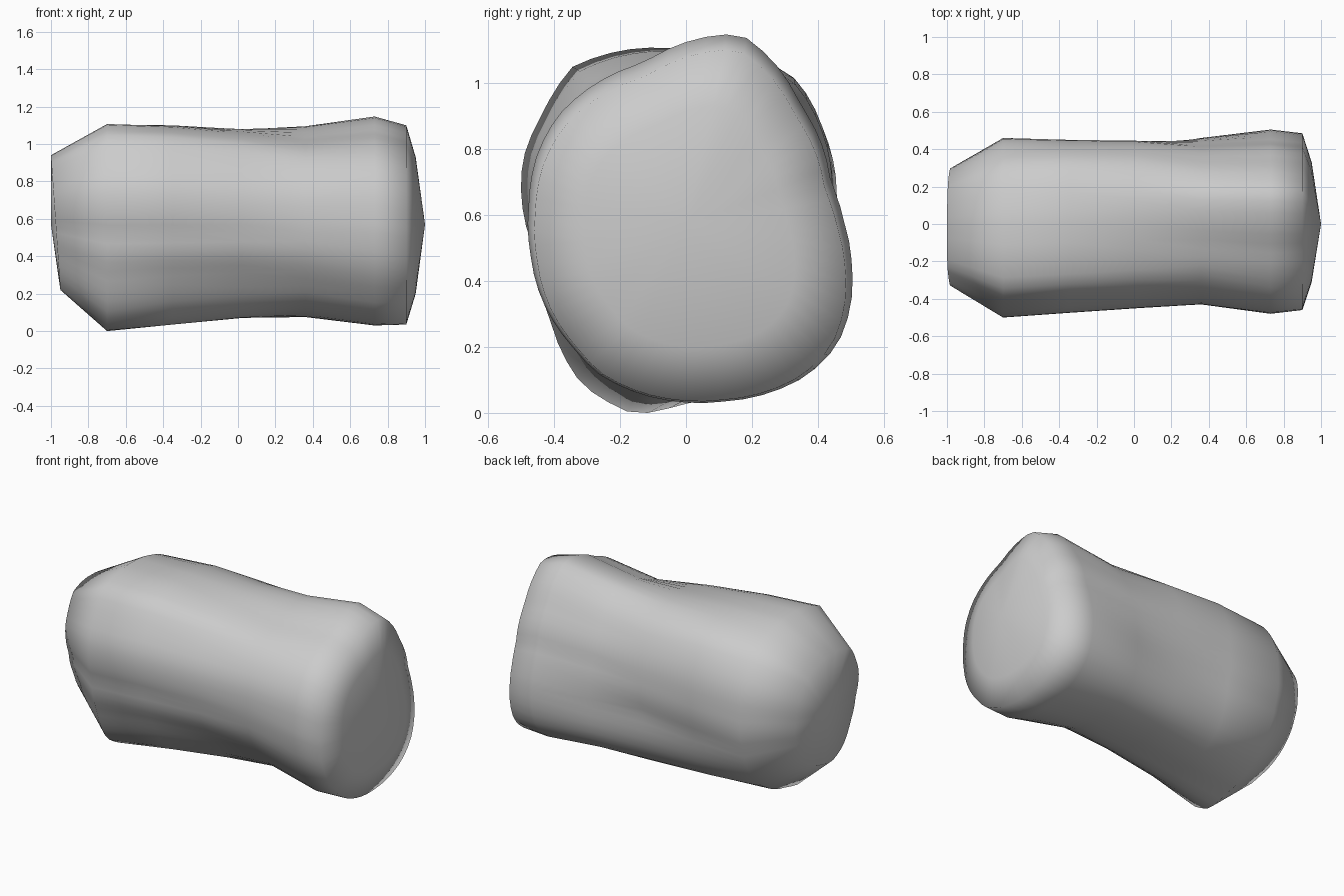
import bpy, bmesh
from math import atan2, hypot, cos, sin, pi, exp, radians

if "Cube" in bpy.data.objects:
    bpy.data.objects.remove(bpy.data.objects["Cube"])

SIDES = 60
CZ = 0.57

# Key outlines (y, z): boxy left end and pear-shaped right end
LEFT = [(0.455, 0.65), (0.43, 0.82), (0.31, 1.0), (0.13, 1.08), (-0.06, 1.107),
        (-0.35, 1.05), (-0.44, 0.91), (-0.5, 0.77), (-0.475, 0.52), (-0.42, 0.3),
        (-0.32, 0.09), (-0.16, 0.0), (-0.02, 0.03), (0.2, 0.11), (0.35, 0.25), (0.43, 0.43)]
RIGHT = [(0.48, 0.58), (0.44, 0.7), (0.35, 0.93), (0.26, 1.07), (0.17, 1.145),
         (0.1, 1.145), (-0.13, 1.06), (-0.27, 1.0), (-0.39, 0.9), (-0.455, 0.78),
         (-0.48, 0.63), (-0.475, 0.48), (-0.44, 0.34), (-0.35, 0.2), (-0.27, 0.115),
         (-0.16, 0.06), (-0.03, 0.03), (0.11, 0.03), (0.25, 0.055), (0.37, 0.11),
         (0.46, 0.2), (0.5, 0.31), (0.505, 0.45)]


def radii(outline):
    """Resample an outline to evenly spaced polar radii."""
    pol = sorted((atan2(z - CZ, y) % (2 * pi), hypot(y, z - CZ)) for y, z in outline)
    pol = [(pol[-1][0] - 2 * pi, pol[-1][1])] + pol + [(pol[0][0] + 2 * pi, pol[0][1])]
    out = []
    for i in range(SIDES):
        a = 2 * pi * i / SIDES
        for (a0, r0), (a1, r1) in zip(pol, pol[1:]):
            if a0 <= a <= a1:
                out.append(r0 + (r1 - r0) * (a - a0) / (a1 - a0))
                break
    return out


def fit(v, lo, hi, new_lo, new_hi):
    return new_lo + (v - lo) * (new_hi - new_lo) / (hi - lo)


def bump(a, centre, width):
    d = (a - radians(centre) + pi) % (2 * pi) - pi
    return exp(-(d / radians(width)) ** 2)


# Soft swellings and hollows around the waist: angle, width, height per waist section
BUMPS = [(54, 20, (0.03, 0.03, 0.0)),         # upper back shoulder
         (232, 28, (-0.05, -0.06, -0.035)),   # lower front hollow
         (305, 20, (0.03, 0.05, 0.02)),       # lower back swelling
         (343, 20, (-0.01, -0.05, -0.02))]    # back hollow

# Sections: x, x tilt, blend to right outline, y range, z range
SECTIONS = [(-0.975, -0.07, 0, -0.33, 0.30, 0.22, 0.94),
            (-0.70, 0, 0, -0.50, 0.46, 0.0, 1.107),
            (-0.35, 0, 0.1, -0.475, 0.45, 0.035, 1.10),
            (0.02, 0, 0.28, -0.45, 0.445, 0.07, 1.08),
            (0.36, 0, 0.9, -0.43, 0.46, 0.075, 1.095),
            (0.73, 0, 1, -0.48, 0.505, 0.03, 1.147),
            (0.90, 0, 1, -0.46, 0.485, 0.035, 1.10),
            (0.95, 0, 1, -0.31, 0.33, 0.2, 0.93)]

left, right = radii(LEFT), radii(RIGHT)
bm = bmesh.new()
rings = []
for k, (x, tilt, t, y0, y1, z0, z1) in enumerate(SECTIONS):
    pts = []
    for i in range(SIDES):
        a = 2 * pi * i / SIDES
        r = left[i] * (1 - t) + right[i] * t
        if 2 <= k <= 4:
            r += sum(h[k - 2] * bump(a, c, w) for c, w, h in BUMPS)
        pts.append((r * cos(a), r * sin(a)))
    ys, zs = [p[0] for p in pts], [p[1] for p in pts]
    ring = []
    for y, z in pts:
        zz = fit(z, min(zs), max(zs), z0, z1)
        yy = fit(y, min(ys), max(ys), y0, y1)
        ring.append(bm.verts.new((x + tilt * (zz - 0.58), yy, zz)))
    rings.append(ring)

# Body skin between rings
for a, b in zip(rings, rings[1:]):
    for i in range(SIDES):
        j = (i + 1) % SIDES
        bm.faces.new((a[i], a[j], b[j], b[i]))

# Fan caps on both ends
for ring, x in ((rings[0], -1.0), (rings[-1], 1.0)):
    tip = bm.verts.new((x, 0, CZ))
    for i in range(SIDES):
        bm.faces.new((tip, ring[i], ring[(i + 1) % SIDES]))

bmesh.ops.recalc_face_normals(bm, faces=bm.faces)
mesh = bpy.data.meshes.new("rounded_log_body")
bm.to_mesh(mesh)
bm.free()
mesh.shade_smooth()
body = bpy.data.objects.new("rounded_log_body", mesh)
bpy.context.collection.objects.link(body)
